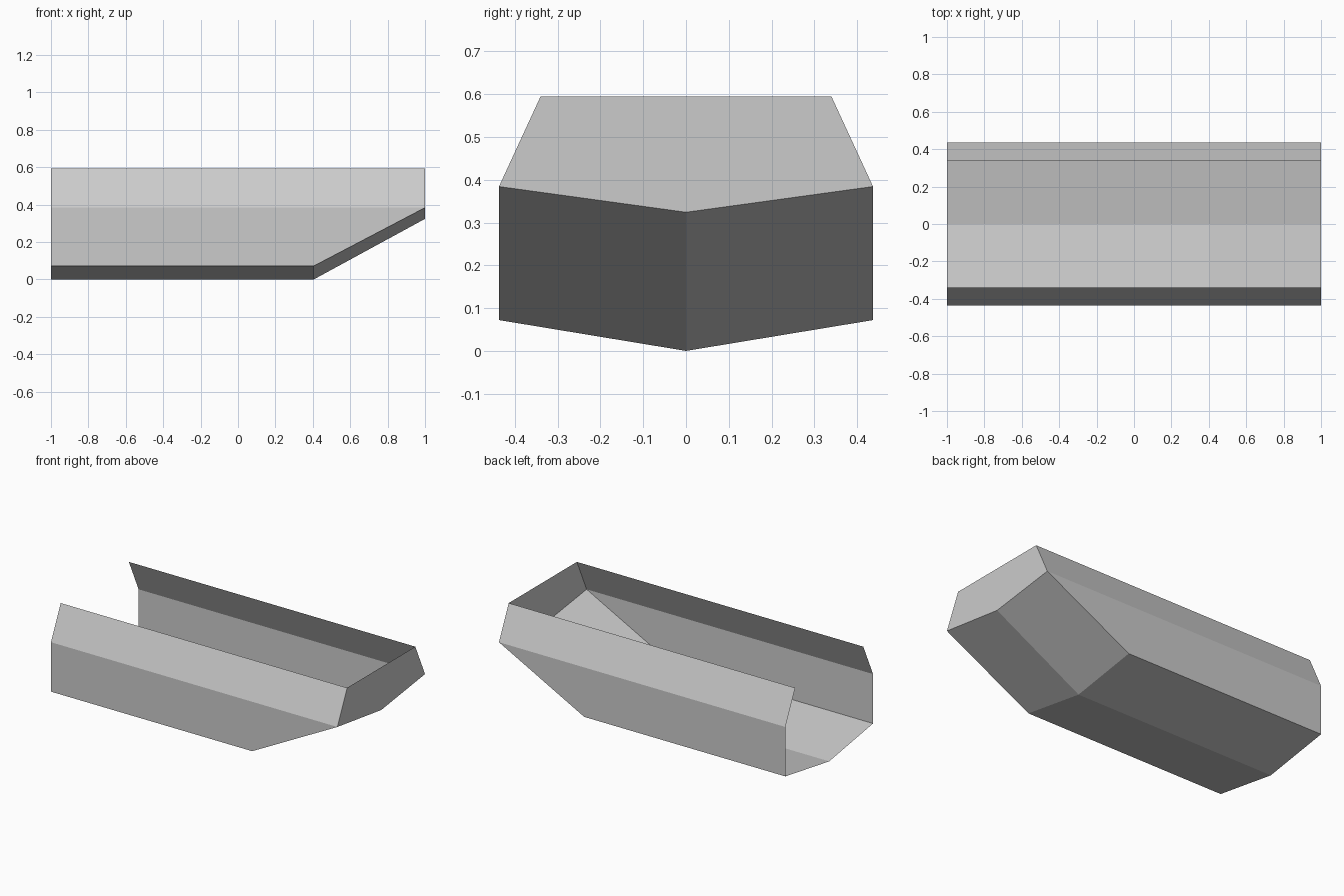
import bpy

if "Cube" in bpy.data.objects:
    bpy.data.objects.remove(bpy.data.objects["Cube"])

# Key dimensions of the open tipper body
BACK, KNEE, FRONT = -1.0, 0.405, 1.0
SIDE, RIM = 0.437, 0.34            # half widths at the walls and the top rim
LOW, SHOULDER, TOP = 0.072, 0.384, 0.594
NOSE_KEEL = 0.324                  # keel height where the ramp meets the front wall


def panel(name, points, faces, mirror=True):
    """Thin sheet part; the half at +y is mirrored across the centre line."""
    mesh = bpy.data.meshes.new(name)
    mesh.from_pydata(points, [], faces)
    obj = bpy.data.objects.new(name, mesh)
    bpy.context.collection.objects.link(obj)
    if mirror:
        mod = obj.modifiers.new("mirror", 'MIRROR')
        mod.use_axis = (False, True, False)
        mod.use_clip = True
    return obj


# V-shaped floor that rises into a ramp at the front
keel = [(BACK, 0, 0), (KNEE, 0, 0), (FRONT, 0, NOSE_KEEL)]
chine = [(BACK, SIDE, LOW), (KNEE, SIDE, LOW), (FRONT, SIDE, SHOULDER)]
panel("floor", keel + chine, [(0, 3, 4, 1), (1, 4, 5, 2)])

# Upright side walls
panel("side_wall", chine + [(BACK, SIDE, SHOULDER)], [(0, 3, 2, 1)])

# Upper side boards leaning inwards
panel("upper_board",
      [(BACK, SIDE, SHOULDER), (FRONT, SIDE, SHOULDER),
       (FRONT, RIM, TOP), (BACK, RIM, TOP)],
      [(0, 3, 2, 1)])

# Closed end wall; the opposite end stays open
end_profile = [(-RIM, TOP), (-SIDE, SHOULDER), (0, NOSE_KEEL),
               (SIDE, SHOULDER), (RIM, TOP)]
panel("end_wall", [(FRONT, y, z) for y, z in end_profile],
      [(0, 1, 2, 3, 4)], mirror=False)
